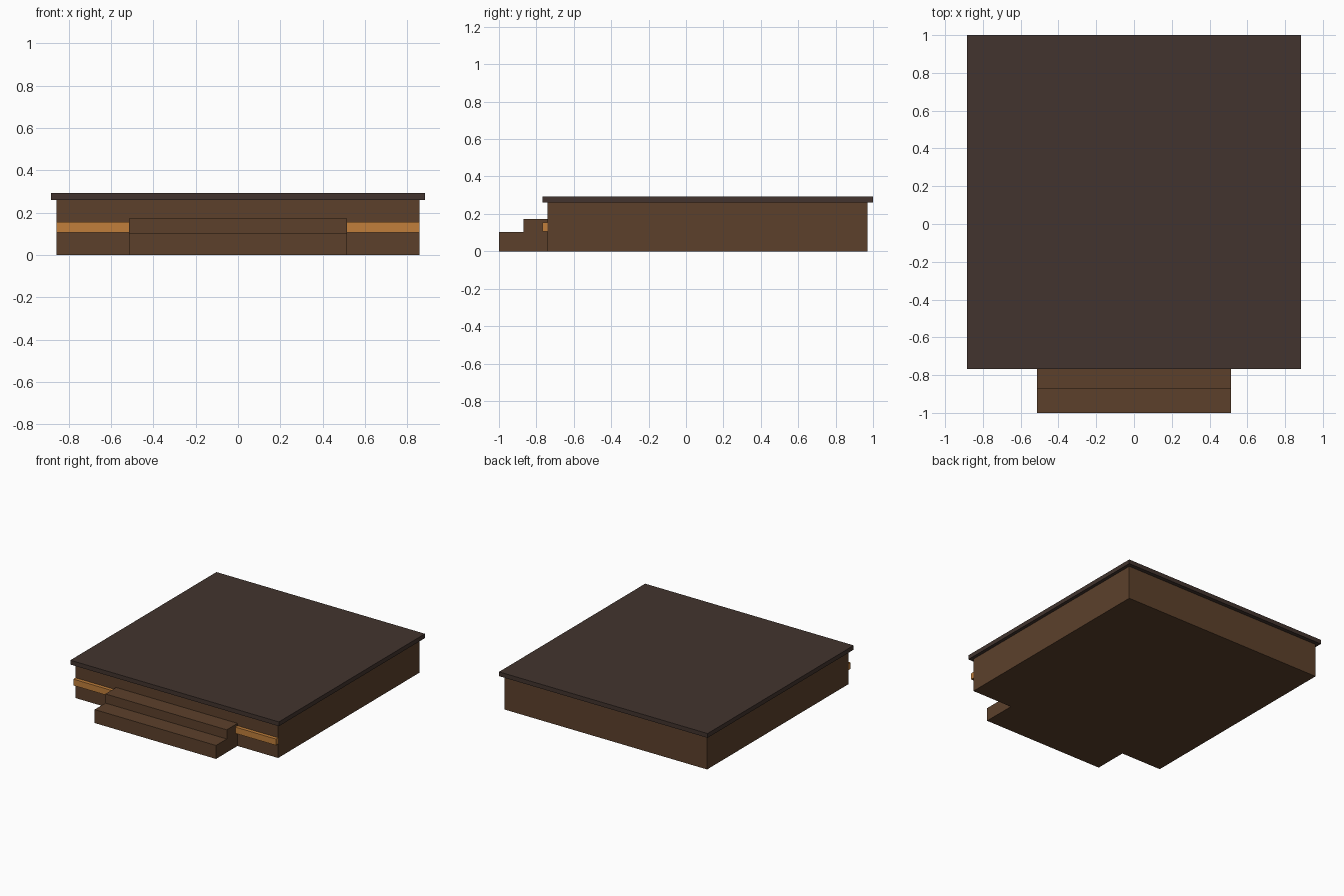
import bpy

if "Cube" in bpy.data.objects:
    bpy.data.objects.remove(bpy.data.objects["Cube"])


def material(name, rgb):
    """Flat material from an sRGB 0-255 colour."""
    m = bpy.data.materials.new(name)
    lin = [((c / 255 + 0.055) / 1.055) ** 2.4 for c in rgb]
    m.diffuse_color = (*lin, 1)
    m.use_nodes = True
    m.node_tree.nodes["Principled BSDF"].inputs["Base Color"].default_value = m.diffuse_color
    return m


def box(name, x, y, z, mat):
    """Box from (min, max) ranges on each axis."""
    bpy.ops.mesh.primitive_cube_add(size=1, location=[sum(r) / 2 for r in (x, y, z)])
    ob = bpy.context.object
    ob.name = name
    ob.scale = [r[1] - r[0] for r in (x, y, z)]
    bpy.ops.object.transform_apply(location=False, rotation=False, scale=True)
    ob.data.materials.append(mat)
    return ob


wood = material("brown wood", (92, 64, 43))
dark = material("dark floor", (66, 52, 46))
orange = material("orange trim", (193, 127, 59))

# Platform base and overhanging floor slab
box("platform_base", (-0.858, 0.858), (-0.74, 0.97), (0, 0.26), wood)
box("floor_slab", (-0.883, 0.883), (-0.767, 1.0), (0.26, 0.293), dark)

# Front steps
box("lower_step", (-0.514, 0.514), (-1.0, -0.87), (0, 0.103), wood)
box("upper_step", (-0.514, 0.514), (-0.87, -0.74), (0, 0.173), wood)

# Trim strips either side of the steps
for side, name in ((-1, "left_trim"), (1, "right_trim")):
    box(name, sorted((side * 0.514, side * 0.858)), (-0.767, -0.74), (0.107, 0.155), orange)
